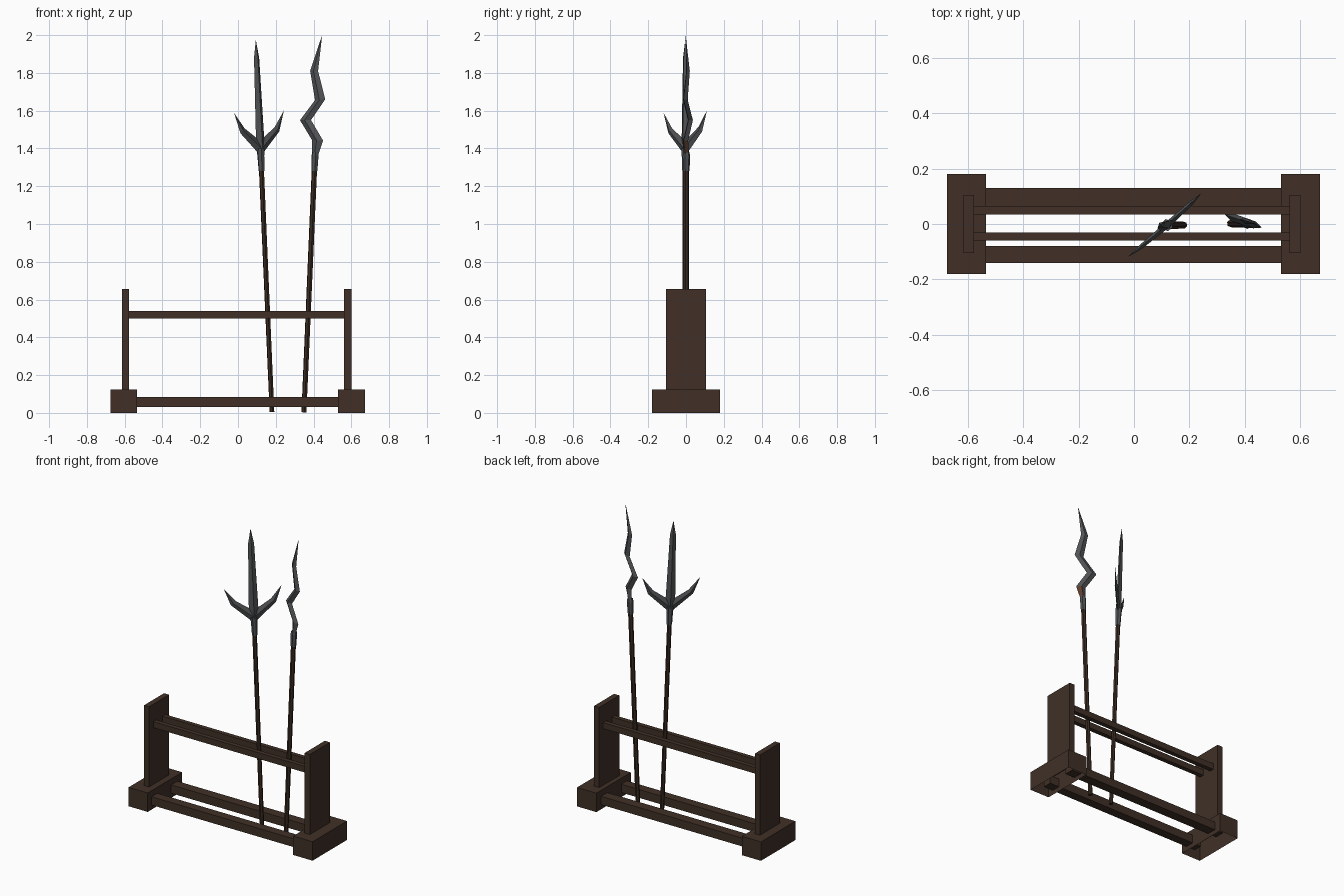
import bpy, bmesh, math
from mathutils import Vector

if "Cube" in bpy.data.objects:
    bpy.data.objects.remove(bpy.data.objects["Cube"])


def material(name, rgb):
    m = bpy.data.materials.new(name)
    m.diffuse_color = (*rgb, 1)
    m.use_nodes = True
    m.node_tree.nodes["Principled BSDF"].inputs["Base Color"].default_value = m.diffuse_color
    return m


WOOD = material("rack wood", (0.052, 0.030, 0.020))
SHAFT = material("dark shaft wood", (0.040, 0.023, 0.015))
STEEL = material("dark steel", (0.080, 0.085, 0.088))
RUST = material("rust brown", (0.110, 0.045, 0.025))


def finish(name, bm, *mats):
    bmesh.ops.recalc_face_normals(bm, faces=bm.faces)
    me = bpy.data.meshes.new(name)
    bm.to_mesh(me)
    bm.free()
    for m in mats:
        me.materials.append(m)
    ob = bpy.data.objects.new(name, me)
    bpy.context.collection.objects.link(ob)
    return ob


def box(name, x, y, z, open_bottom=False):
    bm = bmesh.new()
    bmesh.ops.create_cube(bm, size=1)
    for v in bm.verts:
        v.co = [(r[0] + r[1]) / 2 + c * (r[1] - r[0]) for c, r in zip(v.co, (x, y, z))]
    if open_bottom:
        low = [f for f in bm.faces if f.normal.z < -0.9]
        bmesh.ops.delete(bm, geom=low, context='FACES')
    return finish(name, bm, WOOD)


def loft(bm, rings):
    """Skin rings of points; a one-point ring makes a tip."""
    vs = [[bm.verts.new(p) for p in r] for r in rings]
    for a, b in zip(vs, vs[1:]):
        n = len(a)
        for i in range(n):
            j = (i + 1) % n
            if len(b) == 1:
                bm.faces.new((a[i], a[j], b[0]))
            else:
                bm.faces.new((a[i], a[j], b[j], b[i]))
    for end in (vs[0], vs[-1]):
        if len(end) > 2:
            bm.faces.new(end)


class Frame:
    """Leaning weapon: u across the blade, n through it, w upward."""

    def __init__(self, x, y, slope, angle):
        self.x, self.y, self.s = x, y, slope
        self.c, self.d = math.cos(angle), math.sin(angle)

    def __call__(self, u, n, w):
        dx, dy = u * self.c - n * self.d, u * self.d + n * self.c
        return Vector((self.x + self.s * w + dx, self.y + dy, w - self.s * dx))

    def pole(self, name, profile, mat, sides=6):
        bm = bmesh.new()
        loft(bm, [[self(r * math.cos(k * math.tau / sides), r * math.sin(k * math.tau / sides), w)
                   for k in range(sides)] for r, w in profile])
        return finish(name, bm, mat)

    def blade(self, name, stations, tip, *mats):
        """Stations: left edge u, w, right edge u, w, half thickness."""
        bm = bmesh.new()
        rings = []
        for u0, w0, u1, w1, t in stations:
            um, wm = (u0 + u1) / 2, (w0 + w1) / 2
            rings.append([self(u0, 0, w0), self(um, -t, wm), self(u1, 0, w1), self(um, t, wm)])
        loft(bm, rings + [[self(tip[0], 0, tip[1])]])
        return finish(name, bm, *mats)


# Rack: feet, uprights and rails
for side, fx, px in (("left", (-0.675, -0.535), (-0.615, -0.578)),
                     ("right", (0.53, 0.672), (0.562, 0.60))):
    box(side + "_foot", fx, (-0.18, 0.18), (0, 0.125), open_bottom=True)
    box(side + "_upright", px, (-0.105, 0.105), (0.12, 0.655))
for side, low, high in (("front", (-0.14, -0.08), (-0.06, -0.03)),
                        ("back", (0.065, 0.13), (0.035, 0.065))):
    box(side + "_lower_rail", (-0.6, 0.6), low, (0.03, 0.085))
    box(side + "_upper_rail", (-0.58, 0.565), high, (0.50, 0.54))

# Three-pronged spear
tri = Frame(0.18, -0.004, -0.0434, math.radians(41))
tri.pole("trident_shaft", [(0.013, 0.005), (0.014, 1.32)], SHAFT)
tri.pole("trident_socket", [(0.016, 1.28), (0.019, 1.36), (0.022, 1.40)], STEEL)
tri.blade("trident_centre_prong", [(-0.015, 1.36, 0.015, 1.36, 0.015),
                                   (-0.029, 1.45, 0.029, 1.45, 0.016),
                                   (-0.018, 1.88, 0.018, 1.88, 0.011)], (0, 1.975), STEEL)
for side, s in (("left", -1), ("right", 1)):
    tri.blade(side + "_trident_prong", [(0, 1.36, 0, 1.44, 0.011),
                                        (s * 0.136, 1.485, s * 0.106, 1.51, 0.008)],
              (s * 0.175, 1.595), STEEL)

# Wavy-bladed spear
wavy = Frame(0.349, 0.002, 0.043, math.radians(-20))
wavy.pole("wavy_spear_shaft", [(0.014, 0.003), (0.015, 1.32)], SHAFT)
wavy.pole("wavy_spear_socket", [(0.017, 1.28), (0.020, 1.36), (0.016, 1.38)], STEEL)
blade = wavy.blade("wavy_blade", [(-0.016, 1.36, 0.016, 1.36, 0.014),
                                  (-0.020, 1.443, 0.042, 1.443, 0.014),
                                  (-0.093, 1.546, -0.031, 1.549, 0.014),
                                  (-0.013, 1.655, 0.044, 1.662, 0.013),
                                  (-0.048, 1.809, -0.003, 1.809, 0.010)],
                   (0.011, 2.0), STEEL, RUST)
# Bare rusty patch at the base of the wavy blade, right half
for p in blade.data.polygons:
    if p.center.z < 1.42 and p.normal.x > 0.2:
        p.material_index = 1
